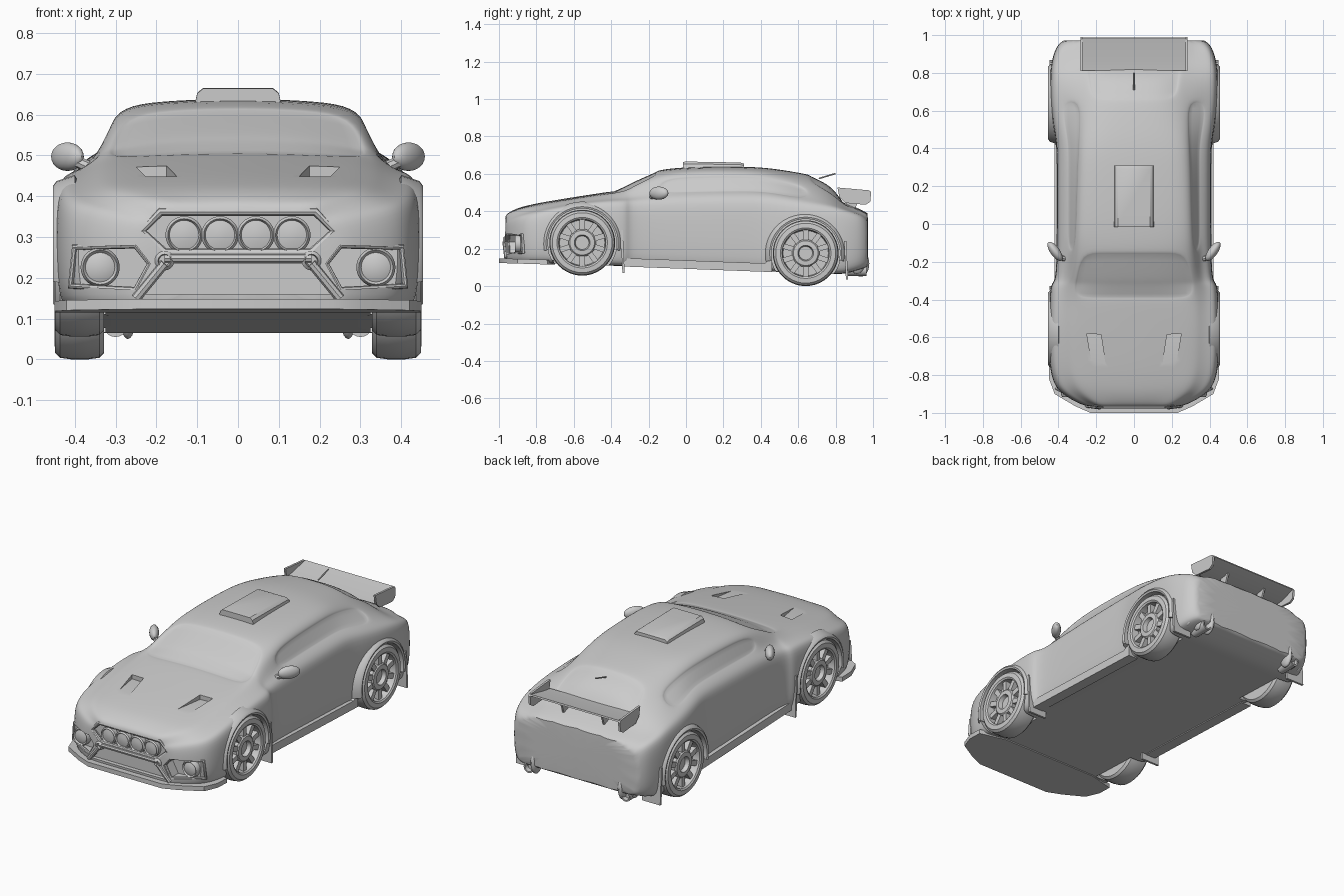
import bpy, bmesh, math
from mathutils import Vector, Matrix

cube = bpy.data.objects.get("Cube")
if cube:
    bpy.data.objects.remove(cube)

grey = bpy.data.materials.new("plain_grey")
grey.use_nodes = True
grey.diffuse_color = (0.6, 0.6, 0.6, 1)
grey.node_tree.nodes["Principled BSDF"].inputs["Base Color"].default_value = (0.6, 0.6, 0.6, 1)
parts = []


def finish(name, bm):
    bmesh.ops.recalc_face_normals(bm, faces=bm.faces)
    mesh = bpy.data.meshes.new(name)
    bm.to_mesh(mesh)
    bm.free()
    mesh.materials.append(grey)
    ob = bpy.data.objects.new(name, mesh)
    bpy.context.collection.objects.link(ob)
    parts.append(ob)
    return ob


def loft_mesh(rings):
    """Skin closed rings of points and cap both ends; also returns the quads by ring and the caps."""
    bm = bmesh.new()
    rows = [[bm.verts.new(p) for p in ring] for ring in rings]
    n = len(rows[0])
    quads = [[bm.faces.new((a[i], a[(i + 1) % n], b[(i + 1) % n], b[i])) for i in range(n)]
             for a, b in zip(rows, rows[1:])]
    return bm, quads, [bm.faces.new(rows[0]), bm.faces.new(rows[-1])]


def loft(name, rings):
    return finish(name, loft_mesh(rings)[0])


def place(axis, u, v, d):
    return Vector({"x": (d, u, v), "y": (u, d, v), "z": (u, v, d)}[axis])


def prism(name, axis, outline, a, b):
    return loft(name, [[place(axis, u, v, d) for u, v in outline] for d in (a, b)])


def lathe(name, axis, centre, profile, n=40):
    """Turn (radius, distance) pairs around an axis."""
    turn = [(math.cos(k * math.tau / n), math.sin(k * math.tau / n)) for k in range(n)]
    c = Vector(centre)
    return loft(name, [[c + place(axis, r * u, r * v, d) for u, v in turn] for r, d in profile])


def tube(name, points, radius, closed=False):
    curve = bpy.data.curves.new(name, "CURVE")
    curve.dimensions = "3D"
    curve.bevel_depth = radius
    curve.bevel_resolution = 2
    curve.use_fill_caps = True
    spline = curve.splines.new("POLY")
    spline.points.add(len(points) - 1)
    for p, co in zip(spline.points, points):
        p.co = (*co, 1)
    spline.use_cyclic_u = closed
    ob = bpy.data.objects.new(name, curve)
    bpy.context.collection.objects.link(ob)
    activate(ob)
    bpy.ops.object.convert(target="MESH")
    ob = bpy.context.object
    ob.data.materials.clear()
    ob.data.materials.append(grey)
    parts.append(ob)


def blob(name, centre, size, turn=0):
    bm = bmesh.new()
    bmesh.ops.create_uvsphere(bm, u_segments=20, v_segments=12, radius=1)
    bm.transform(Matrix.Translation(centre) @ Matrix.Rotation(turn, 4, "Z") @ Matrix.Diagonal((*size, 1)))
    return finish(name, bm)


def activate(ob):
    bpy.ops.object.select_all(action="DESELECT")
    ob.select_set(True)
    bpy.context.view_layer.objects.active = ob


def flip(points, s):
    return [(x * s, *rest) for x, *rest in points]


# Body stations: y, half width, shoulder z, roof half width, roof edge z, top z
stations = [
    (-.97, .22, .33, .18, .355, .365), (-.96, .28, .34, .20, .38, .39),
    (-.90, .385, .37, .28, .40, .42), (-.84, .43, .385, .32, .415, .435),
    (-.74, .45, .41, .34, .43, .455), (-.55, .45, .445, .34, .465, .485),
    (-.40, .447, .455, .34, .485, .508), (-.315, .442, .455, .335, .505, .545),
    (-.303, .415, .455, .33, .515, .555), (-.15, .41, .465, .305, .59, .622),
    (0, .41, .47, .295, .615, .64), (.30, .41, .475, .285, .615, .641),
    (.42, .41, .475, .275, .605, .635), (.52, .43, .46, .265, .585, .622),
    (.66, .445, .44, .255, .55, .598), (.78, .445, .425, .26, .49, .545),
    (.85, .44, .405, .28, .42, .445), (.94, .415, .38, .30, .39, .41),
    (.972, .375, .345, .28, .375, .39)]


def floor_z(y):
    return .13 - .037 * (y + .96) + .4 * max(0, y - .86)


def section(y, w, zs, wt, ze, zt):
    zb = floor_z(y)
    base = Vector((w - .055, zs + .2 * (ze - zs)))
    edge = Vector((wt, ze))
    half = [(w * .6, zb), (w - .05, zb), (w - .015, zb + .01), (w, zb + .08), (w, zs - .06),
            (w - .015, zs), base, base.lerp(edge, .8), edge + Vector((-.02, .01)), (wt * .55, zt - .005)]
    ring = [(0, zb)] + half + [(0, zt)] + [(-x, z) for x, z in reversed(half)]
    return [(x, y, z) for x, z in ring]


bm, quads, caps = loft_mesh([section(*s) for s in stations])
bmesh.ops.recalc_face_normals(bm, faces=bm.faces)
crease = bm.edges.layers.float.new("crease_edge")
for e in caps[1].edges:
    e[crease] = .5
# Sunken side windows, windscreen and rear screen with firm borders
panes = [[q[7] for q in quads[9:14]], [q[14] for q in quads[9:14]],
         [f for q in quads[6:9] for f in q[9:13]], [f for q in quads[14:16] for f in q[9:13]]]
for pane in panes:
    bmesh.ops.inset_region(bm, faces=pane, thickness=.01, depth=-.006, use_even_offset=True)
    inside = set(pane)
    for e in {e for f in pane for e in f.edges}:
        if not inside.issuperset(e.link_faces):
            e[crease] = .7
body = finish("body_shell", bm)
body.modifiers.new("smooth", "SUBSURF").levels = 2

# Openings: wheel wells, lamp bay, lower grille, fog lamp bays, bonnet vents
wheels = {"front": (-.555, .232), "rear": (.64, .176)}
bay = [(-.235, .315), (-.19, .362), (.19, .362), (.235, .315), (.18, .262), (-.18, .262)]
grille = [(-.17, .235), (.17, .235), (.23, .16), (-.23, .16)]
fog_bay = [(.215, .235), (.25, .28), (.40, .275), (.41, .18), (.25, .17)]
vent = [(.175, -.585), (.25, -.58), (.225, -.73), (.15, -.745)]
cutters = [prism("cut_bay", "y", bay, -1.2, -.935), prism("cut_grille", "y", grille, -1.2, -.945)]
for s in (1, -1):
    for y, z in wheels.values():
        cutters.append(lathe("cut_well", "x", (0, y, z), [(.186, s * .325), (.186, s * .6)]))
    cutters.append(prism("cut_fog", "y", flip(fog_bay, s), -1.2, -.885))
    cutters.append(prism("cut_vent", "z", flip(vent, s), .449, .7))
for c in cutters:
    c.hide_render = True
    mod = body.modifiers.new("cut", "BOOLEAN")
    mod.object = c
    mod.solver = "EXACT"
activate(body)
for mod in list(body.modifiers):
    bpy.ops.object.modifier_apply(modifier=mod.name)
for c in cutters:
    parts.remove(c)
    bpy.data.objects.remove(c)

# Wheels: tyre, dished rim, wide hub and ten short spokes
tyre = [(.1, -.06), (.16, -.06), (.172, -.048), (.176, -.02), (.176, .02), (.172, .048),
        (.16, .06), (.135, .062), (.126, .056), (.121, .018), (.03, .018)]
hub = [(.074, .01), (.074, .042), (.066, .05), (.042, .052), (.036, .03), (.01, .03)]
flare = [(.38, .183), (.45, .183), (.454, .193), (.445, .205), (.40, .22)]
for side, s in (("left", 1), ("right", -1)):
    for end, (y, z) in wheels.items():
        at = (s * .388, y, z)
        lathe(f"{end}_{side}_tyre", "x", at, [(r, s * d) for r, d in tyre])
        lathe(f"{end}_{side}_hub", "x", at, [(r, s * d) for r, d in hub])
        bm = bmesh.new()
        for k in range(10):
            bmesh.ops.create_cube(bm, size=1, matrix=Matrix.Translation(at)
                                  @ Matrix.Rotation(k * math.tau / 10, 4, "X")
                                  @ Matrix.Translation((s * .03, 0, .095))
                                  @ Matrix.Diagonal((.03, .028, .06, 1)))
        finish(f"{end}_{side}_spokes", bm)

        # Arch flare swept around the wheel
        rings = []
        for k in range(25):
            a = math.radians(-12 + 204 * k / 24)
            rings.append([(s * x, y + r * math.cos(a), z + r * math.sin(a)) for x, r in flare])
        loft(f"{end}_{side}_arch_flare", rings)

    # Mud flaps
    for end, y, low, high in (("front", -.35, .07, .3), ("rear", .845, .035, .24)):
        flap = [(y, high), (y + .012, high), (y + .022, low), (y + .01, low)]
        prism(f"{end}_{side}_mud_flap", "x", flap, s * .335, s * .447)

    # Side skirt
    skirt = [(-.34, .15), (.42, .122), (.46, .15), (.46, .075), (-.34, .105)]
    prism(f"{side}_side_skirt", "x", skirt, s * .36, s * .422)

    # Swept door mirror and its arm
    blob(f"{side}_mirror", (s * .418, -.145, .497), (.06, .025, .035), s * .95)
    tube(f"{side}_mirror_arm", [(s * .35, -.19, .465), (s * .395, -.175, .485)], .014)

    # Fog lamp, its frame, and the tow eye beside the grille
    lathe(f"{side}_fog_lamp", "y", (s * .338, 0, .226),
          [(.048, -.87), (.048, -.905), (.042, -.915), (.036, -.908), (.02, -.915)], 28)
    tube(f"{side}_fog_frame", [(s * x, -.95 + max(0, x - .25) * .5, z) for x, z in fog_bay], .009, True)
    lathe(f"{side}_tow_eye", "y", (s * .18, 0, .242),
          [(.024, -.92), (.024, -.97), (.016, -.978), (.012, -.96)], 20)
    tube(f"{side}_bumper_rib", [(s * .18, -.97, .235), (s * .25, -.96, .15)], .012)

    # Rear bumper corner vents and exhaust
    for k in range(3):
        blob(f"{side}_rear_vent_{k}", (s * (.27 + .055 * k), .935 - .02 * k, .12 + .015 * k), (.022, .045, .07))
    lathe(f"{side}_exhaust", "y", (s * .3, 0, .085), [(.03, .86), (.03, .965), (.022, .965), (.02, .94)], 20)

    # Wing end plate and strut
    plate = [(.81, .527), (.98, .512), (.99, .5), (.985, .45), (.96, .435), (.85, .445), (.82, .475)]
    prism(f"{side}_wing_end_plate", "x", plate, s * .272, s * .284)
    prism(f"{side}_wing_strut", "x", [(.84, .42), (.9, .40), (.93, .48), (.88, .475)], s * .12, s * .13)

# Lamp bay frame and four round lamps
tube("lamp_bay_frame", [(x, -.965 + abs(x) * .05, z) for x, z in bay], .011, True)
for k in range(4):
    lathe(f"spot_lamp_{k}", "y", (-.132 + .088 * k, 0, .305),
          [(.046, -.93), (.046, -.957), (.04, -.965), (.036, -.957), (.015, -.962)], 28)
tube("grille_top_bar", [(-.18, -.965, .248), (.18, -.965, .248)], .012)

# Front splitter with a chamfered outline
half = [(.23, -1), (.31, -.965), (.42, -.9), (.45, -.82), (.45, -.74), (.3, -.7)]
splitter = half + [(-x, y) for x, y in reversed(half)]
loft("front_splitter", [[(x, y, z + (-.72 - y) * .03) for x, y in splitter] for z in (.115, .14)])

# Roof scoop, rear wing blade, aerial
scoop = [(-.105, .63), (-.1, .652), (-.085, .664), (.085, .664), (.1, .652), (.105, .63)]
loft("roof_scoop", [[(x, y, .6 + (z - .6) * f) for x, z in scoop]
                    for y, f in ((-.015, 1), (.0, 1.03), (.29, .95), (.31, .85))])
prism("wing_blade", "x", [(.812, .478), (.86, .484), (.985, .51), (.988, .502), (.9, .472), (.83, .466)], -.275, .275)
tube("aerial", [(0, .71, .575), (0, .80, .602)], .004)

# Smooth shading that keeps sharp edges
for ob in parts:
    activate(ob)
    bpy.ops.object.shade_smooth_by_angle(angle=math.radians(35))
